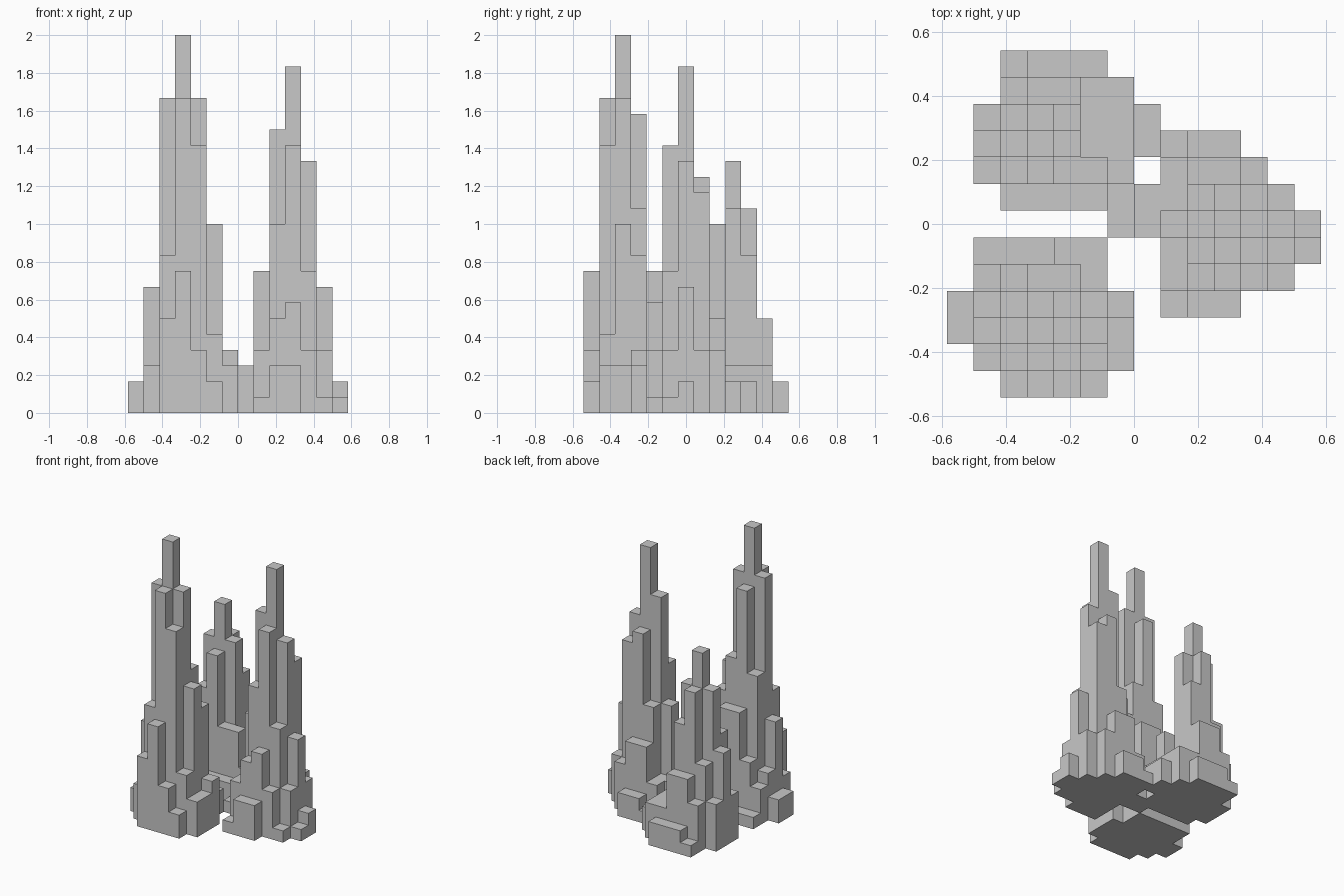
import bpy
import bmesh

cube = bpy.data.objects.get("Cube")
if cube:
    bpy.data.objects.remove(cube, do_unlink=True)

U = 1 / 12  # side of one block

# Plans: rows run from back to front, letters give column height (a = one block)
# name: (leftmost column, back row, plan)
TOWERS = {
    "back_tower": (-6, 6, [
        ".abbb..",
        ".dffcc.",
        "dgmjccb",
        "hmpmccb",
        "dilffc.",
        ".bbbba.",
    ]),
    "side_tower": (-1, 3, [
        "..abb...",
        "..cffd..",
        "acciond.",
        "acirvphb",
        "..dlqida",
        "..dfgda.",
        "..acc...",
    ]),
    "front_tower": (-7, -1, [
        ".aaabb.",
        ".ceiib.",
        "bdlsmjd",
        "bhtxtlc",
        ".cjtqec",
        "..fidb.",
    ]),
}

# Stone material
stone = bpy.data.materials.new("light_grey_stone")
stone.use_nodes = True
grey = (0.58, 0.58, 0.58, 1)
stone.diffuse_color = grey
stone.node_tree.nodes["Principled BSDF"].inputs["Base Color"].default_value = grey


def read_plan(left, back, rows):
    return {(left + c, back - r): ord(ch) - ord("a") + 1
            for r, row in enumerate(rows)
            for c, ch in enumerate(row) if ch != "."}


plans = {name: read_plan(*spec) for name, spec in TOWERS.items()}
everything = {}
for plan in plans.values():
    everything.update(plan)


def build_tower(name, plan):
    bm = bmesh.new()

    def quad(points):
        bm.faces.new([bm.verts.new((x * U, y * U, z * U)) for x, y, z in points])

    for (i, j), top in plan.items():
        # corners of the column, anticlockwise from above
        ring = [(i, j - .5), (i + 1, j - .5), (i + 1, j + .5), (i, j + .5)]
        quad([(x, y, top) for x, y in ring])
        quad([(x, y, 0) for x, y in reversed(ring)])
        # walls only where the column rises above its neighbour
        for k, (dx, dy) in enumerate([(0, -1), (1, 0), (0, 1), (-1, 0)]):
            low = everything.get((i + dx, j + dy), 0)
            if low < top:
                a, b = ring[k], ring[(k + 1) % 4]
                quad([(*a, low), (*b, low), (*b, top), (*a, top)])

    # weld the columns and merge flat neighbours
    bmesh.ops.remove_doubles(bm, verts=bm.verts, dist=0.001)
    bmesh.ops.dissolve_limit(bm, angle_limit=0.01, verts=bm.verts, edges=bm.edges)
    mesh = bpy.data.meshes.new(name)
    bm.to_mesh(mesh)
    bm.free()
    mesh.materials.append(stone)
    bpy.context.collection.objects.link(bpy.data.objects.new(name, mesh))


for name, plan in plans.items():
    build_tower(name, plan)
